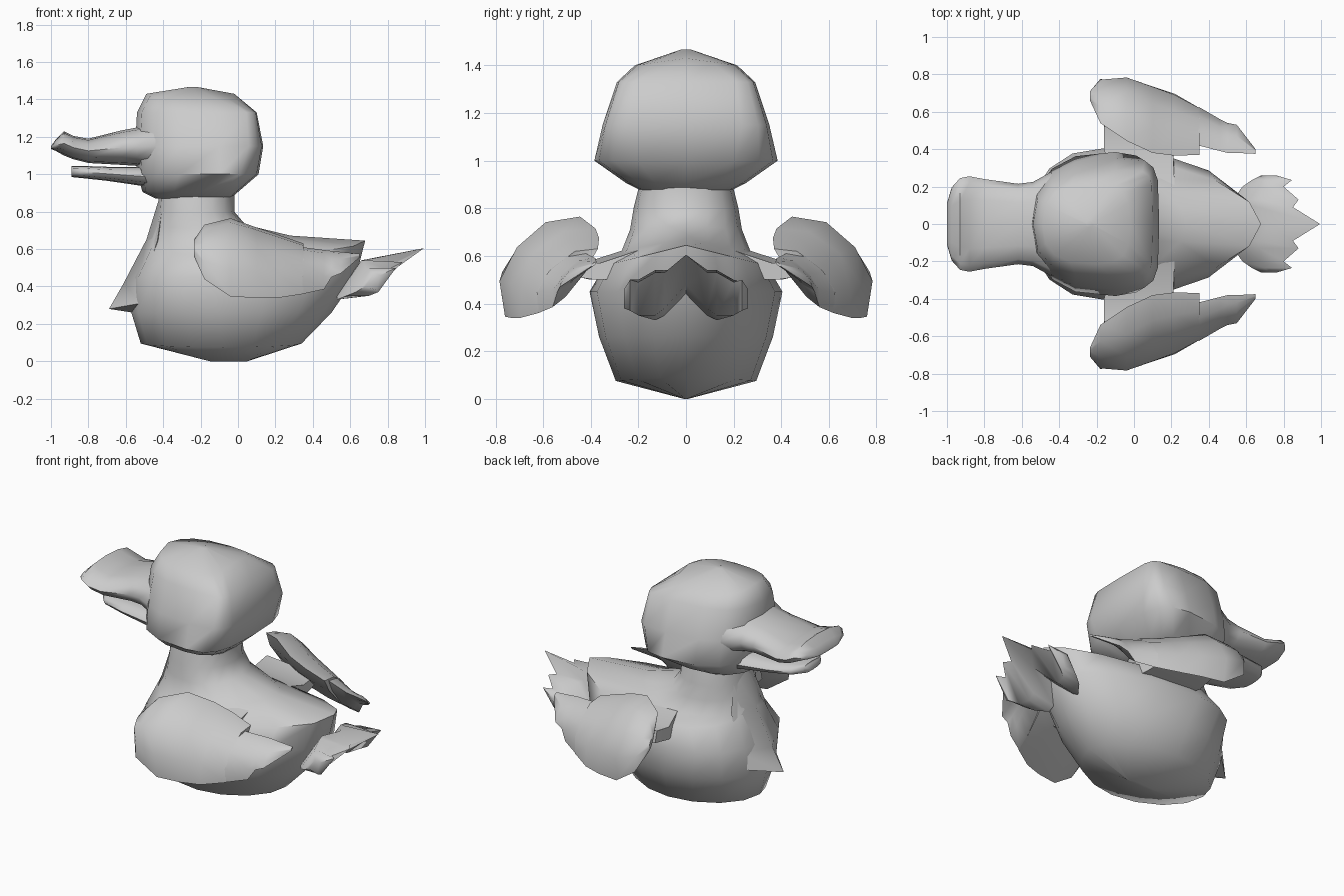
import bpy, bmesh, math
from mathutils import Vector

grey = bpy.data.materials.new("light_grey")
grey.diffuse_color = (0.6, 0.6, 0.6, 1)


def loft(name, rings, mirror=False, angle=60):
    """Skin a list of equally sized closed rings and cap both ends."""
    bm = bmesh.new()
    vs = [[bm.verts.new(p) for p in r] for r in rings]
    n = len(rings[0])
    for a, b in zip(vs, vs[1:]):
        for i in range(n):
            j = (i + 1) % n
            bm.faces.new((a[i], a[j], b[j], b[i]))
    bm.faces.new(vs[0][::-1])
    bm.faces.new(vs[-1])
    bmesh.ops.remove_doubles(bm, verts=bm.verts, dist=0.0005)
    bmesh.ops.recalc_face_normals(bm, faces=bm.faces)
    me = bpy.data.meshes.new(name)
    bm.to_mesh(me)
    bm.free()
    me.materials.append(grey)
    ob = bpy.data.objects.new(name, me)
    bpy.context.collection.objects.link(ob)
    if mirror:
        ob.modifiers.new("mirror", 'MIRROR').use_axis = (False, True, False)
    bpy.ops.object.select_all(action='DESELECT')
    ob.select_set(True)
    bpy.context.view_layer.objects.active = ob
    bpy.ops.object.shade_smooth_by_angle(angle=math.radians(angle))
    return ob


def power(v, p):
    return math.copysign(abs(v) ** p, v)


def level(z, xf, xb, w, xm, pf=1.0, pb=1.0, drop=0.0, n=16):
    """Horizontal ring: front x, back x, half width, widest x, squareness, side drop."""
    pts = []
    for i in range(n):
        t = 2 * math.pi * i / n
        p = pb if math.cos(t) > 0 else pf
        c, s = power(math.cos(t), p), power(math.sin(t), p)
        pts.append((xm + c * ((xb - xm) if c > 0 else (xm - xf)), w * s, z - drop * abs(s)))
    return pts


def section(x, w, zt, zb, p=0.75, n=12):
    """Upright ring across x."""
    zm, h = (zt + zb) / 2, (zt - zb) / 2
    a = [2 * math.pi * i / n for i in range(n)]
    return [(x, w * power(math.cos(t), p), zm + h * power(math.sin(t), p)) for t in a]


# body with keel, pointed rump and neck
loft("body", [
    level(0.00, -0.15, 0.05, 0.01, -0.05),
    level(0.095, -0.52, 0.34, 0.295, -0.08, 1.05, 1.05, 0.02),
    level(0.26, -0.57, 0.50, 0.365, -0.10, 1.0, 1.0),
    level(0.45, -0.56, 0.63, 0.405, -0.16, 0.9, 1.0),
    level(0.645, -0.49, 0.68, 0.34, -0.08, 0.95, 1.1, 0.085),
    level(0.672, -0.475, 0.28, 0.27, -0.14, 0.92, 1.1, 0.05),
    level(0.73, -0.45, 0.04, 0.235, -0.18, 0.9, 1.0, 0.02),
    level(0.80, -0.43, -0.02, 0.22, -0.22, 0.9, 0.9),
    level(0.92, -0.42, -0.02, 0.19, -0.22, 0.9, 0.9),
])

# head: tapered at the face, wide low cheeks, square back corners
loft("head", [
    level(0.87, -0.44, -0.04, 0.18, -0.22, 0.8, 0.8),
    level(0.905, -0.51, 0.00, 0.25, -0.20, 0.8, 0.7),
    level(1.00, -0.54, 0.11, 0.385, -0.10, 0.76, 0.65),
    level(1.15, -0.55, 0.135, 0.35, -0.10, 0.76, 0.42),
    level(1.33, -0.54, 0.10, 0.29, -0.10, 0.76, 0.33),
    level(1.43, -0.49, -0.02, 0.215, -0.20, 0.75, 0.7, 0.03),
    level(1.467, -0.26, -0.22, 0.02, -0.24),
])

# beak halves
loft("upper_beak", [
    section(-0.44, 0.28, 1.28, 1.02, 0.9),
    section(-0.54, 0.225, 1.25, 1.045, 0.9),
    section(-0.62, 0.215, 1.235, 1.05, 0.9),
    section(-0.80, 0.24, 1.19, 1.06, 0.9),
    section(-0.88, 0.255, 1.205, 1.08, 0.95),
    section(-0.93, 0.245, 1.23, 1.10, 1.0),
    section(-0.975, 0.195, 1.185, 1.125, 1.0),
    section(-1.00, 0.11, 1.15, 1.135)])
loft("lower_beak", [
    section(-0.46, 0.20, 1.04, 0.93),
    section(-0.70, 0.18, 1.04, 0.965),
    section(-0.84, 0.15, 1.045, 0.98),
    section(-0.89, 0.09, 1.045, 0.985)])

# chest feather tuft
loft("chest_tuft", [
    [(-0.40, 0.08, 0.86), (-0.425, 0, 0.86), (-0.40, -0.08, 0.86), (-0.38, 0, 0.86)],
    [(-0.43, 0.16, 0.65), (-0.49, 0, 0.65), (-0.43, -0.16, 0.65), (-0.40, 0, 0.65)],
    [(-0.50, 0.18, 0.42), (-0.61, 0, 0.42), (-0.50, -0.18, 0.42), (-0.45, 0, 0.42)],
    [(-0.52, 0.16, 0.31), (-0.69, 0, 0.28), (-0.52, -0.16, 0.31), (-0.56, 0, 0.26)]])


def wing_section(x, top, bot, out, inn):
    """Slanted ring from upper inner edge to lower outer edge, bulging outwards."""
    a, b = Vector((x, *top)), Vector((x, *bot))
    d = b - a
    nrm = Vector((0, -d.z, d.y)).normalized()
    arc = [(0, 0), (0.2, 0.75), (0.5, 1), (0.8, 0.8), (1, 0)]
    outer = [a + d * t + nrm * out * k for t, k in arc]
    inner = [a + d * t - nrm * inn for t in (0.75, 0.5, 0.25)]
    return outer + inner


# wings with stepped feather tips
loft("wing", [
    wing_section(-0.235, (0.66, 0.65), (0.71, 0.56), 0.015, 0.01),
    wing_section(-0.18, (0.54, 0.73), (0.775, 0.44), 0.07, 0.03),
    wing_section(-0.04, (0.445, 0.765), (0.76, 0.345), 0.135, 0.03),
    wing_section(0.10, (0.38, 0.715), (0.735, 0.34), 0.12, 0.03),
    wing_section(0.22, (0.365, 0.675), (0.695, 0.34), 0.105, 0.03),
    wing_section(0.35, (0.37, 0.63), (0.62, 0.36), 0.085, 0.02),
    wing_section(0.345, (0.42, 0.61), (0.62, 0.36), 0.075, 0.02),
    wing_section(0.46, (0.39, 0.595), (0.56, 0.385), 0.055, 0.015),
    wing_section(0.50, (0.38, 0.59), (0.54, 0.45), 0.035, 0.01),
    wing_section(0.55, (0.38, 0.585), (0.53, 0.47), 0.025, 0.01),
    wing_section(0.65, (0.375, 0.575), (0.40, 0.555), 0.005, 0.005),
], mirror=True)

# shoulders joining wings to body
loft("shoulder", [
    [(-0.10, 0.15, 0.66), (0.22, 0.15, 0.64), (0.22, 0.20, 0.50), (-0.10, 0.20, 0.50)],
    [(-0.16, 0.40, 0.58), (0.21, 0.36, 0.57), (0.21, 0.38, 0.50), (-0.16, 0.40, 0.50)],
    [(-0.16, 0.52, 0.60), (0.19, 0.52, 0.57), (0.19, 0.52, 0.52), (-0.16, 0.54, 0.53)],
], mirror=True)

# tail fan: (y, front, top, tip, underside) with each point as (x, z)
half = [
    (0.26, (0.68, 0.40), (0.72, 0.46), (0.76, 0.46), (0.74, 0.38)),
    (0.235, (0.63, 0.37), (0.70, 0.49), (0.845, 0.50), (0.75, 0.37)),
    (0.20, (0.58, 0.35), (0.68, 0.50), (0.80, 0.49), (0.70, 0.35)),
    (0.13, (0.53, 0.33), (0.67, 0.54), (0.88, 0.53), (0.68, 0.35)),
    (0.09, (0.53, 0.35), (0.66, 0.54), (0.85, 0.53), (0.68, 0.38)),
    (0.0, (0.58, 0.43), (0.72, 0.55), (0.995, 0.605), (0.76, 0.48))]
fan = half + [(-h[0], *h[1:]) for h in half[-2::-1]]
loft("tail_fan", [[(x, y, z) for x, z in pts] for y, *pts in fan])
